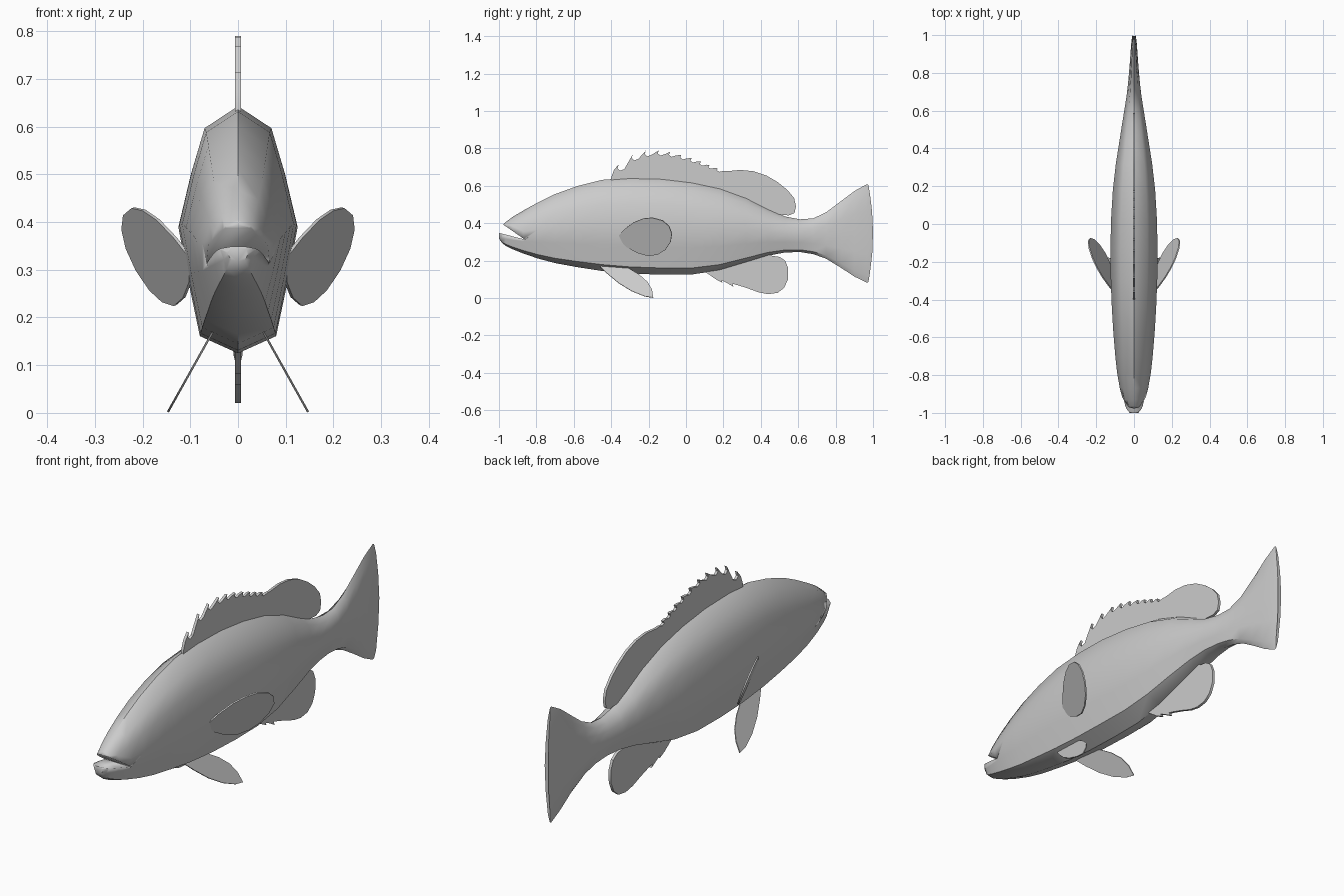
import bpy, bmesh
from mathutils import Vector

grey = bpy.data.materials.new("plain grey")
grey.diffuse_color = (0.6, 0.6, 0.6, 1)


def finish(name, bm, angle=0.6):
    bmesh.ops.recalc_face_normals(bm, faces=bm.faces)
    mesh = bpy.data.meshes.new(name)
    bm.to_mesh(mesh)
    bm.free()
    mesh.materials.append(grey)
    ob = bpy.data.objects.new(name, mesh)
    bpy.context.collection.objects.link(ob)
    bpy.context.view_layer.objects.active = ob
    bpy.ops.object.select_all(action='DESELECT')
    ob.select_set(True)
    bpy.ops.object.shade_smooth_by_angle(angle=angle)
    return ob


def plate(name, outline, place, offset):
    """Flat fin: (y, z) outline placed in space and thickened by +-offset."""
    bm = bmesh.new()
    off = Vector(offset)
    sides = [[bm.verts.new(Vector(place(y, z)) + off * s) for y, z in outline]
             for s in (-1, 1)]
    n = len(outline)
    bm.faces.new(sides[0])
    bm.faces.new(sides[1][::-1])
    for i in range(n):
        j = (i + 1) % n
        bm.faces.new((sides[0][i], sides[0][j], sides[1][j], sides[1][i]))
    return finish(name, bm)


# Body and tail: stations of y, bottom z, top z, half width
stations = [
    (-1.0, .318, .352, .022), (-.985, .296, .385, .036), (-.965, .28, .405, .047),
    (-.93, .262, .432, .059), (-.87, .238, .468, .075), (-.79, .211, .512, .089),
    (-.7, .187, .556, .099), (-.58, .165, .599, .109), (-.45, .145, .632, .117),
    (-.3, .131, .643, .123), (-.13, .125, .639, .125), (.03, .126, .62, .121),
    (.18, .148, .588, .112), (.32, .19, .537, .096), (.44, .227, .476, .077),
    (.53, .244, .436, .063), (.61, .246, .421, .05), (.68, .235, .426, .039),
    (.75, .21, .459, .031), (.83, .161, .519, .024), (.9, .115, .572, .019),
    (.965, .083, .608, .014)]
# Half cross-section: height fraction, width fraction
ring = [(.0, 0), (.07, .64), (.29, .83), (.515, 1), (.73, .79), (.91, .57), (1, 0)]
loop = [(h, w) for h, w in ring] + [(h, -w) for h, w in ring[-2:0:-1]]
bm = bmesh.new()
rows = [[bm.verts.new((w * hw, y, lo + h * (hi - lo))) for h, w in loop]
        for y, lo, hi, hw in stations]
# rounded trailing edge of the tail
rows.append([bm.verts.new((w * .009, .975 + .1 * h * (1 - h), .085 + h * .52))
             for h, w in loop])
for a, b in zip(rows, rows[1:]):
    for i in range(len(loop)):
        j = (i + 1) % len(loop)
        bm.faces.new((a[i], a[j], b[j], b[i]))
bm.faces.new(rows[0])
bm.faces.new(rows[-1])
body = finish("body", bm, 0.8)

# Open mouth: wedge cut through the snout
cutter = plate("mouth_cutter", [(-.862, .313), (-1.1, .375), (-1.1, .473), (-.97, .388)],
               lambda y, z: (0, y, z), (.2, 0, 0))
cutter.hide_render = True
cutter.hide_viewport = True
cut = body.modifiers.new("mouth", 'BOOLEAN')
cut.object = cutter
cut.operation = 'DIFFERENCE'
cut.solver = 'EXACT'
body.modifiers.move(len(body.modifiers) - 1, 0)

# Dorsal fin: spiny front, soft rounded rear lobe
tips = [(-.36, .715), (-.285, .768), (-.215, .788), (-.145, .79), (-.085, .782),
        (-.025, .766), (.03, .748), (.08, .729), (.125, .711), (.17, .693)]
dorsal = [(-.40, .60), (-.40, .645), (-.385, .685)]
for i, (y, z) in enumerate(tips):
    d = .034 - .0018 * i
    dorsal += [(y, z), (y - .006, z - d * .6), (y + .008, z - d), (y + .03, z - d * .75)]
dorsal += [(.22, .678), (.29, .685), (.36, .678), (.43, .655), (.49, .62), (.54, .58),
           (.578, .535), (.588, .49), (.58, .455), (.55, .442), (.49, .447),
           (.44, .44), (.3, .5), (.1, .57), (-.2, .6)]
plate("dorsal_fin", dorsal, lambda y, z: (0, y, z), (.006, 0, 0))

# Anal fin: three short spines, rounded rear lobe
anal = [(.10, .17), (.11, .135), (.16, .10), (.195, .082), (.19, .095), (.215, .083),
        (.255, .06), (.248, .077), (.28, .068), (.33, .052), (.39, .03), (.44, .021),
        (.49, .028), (.525, .055), (.545, .10), (.546, .16), (.53, .20), (.50, .22),
        (.46, .226), (.44, .26), (.3, .23)]
plate("anal_fin", anal, lambda y, z: (0, y, z), (.006, 0, 0))

# Paired fins
pelvic = [(-.46, .168), (-.42, .13), (-.36, .08), (-.29, .037), (-.22, .009),
          (-.175, .002), (-.182, .045), (-.205, .085), (-.25, .125), (-.3, .155),
          (-.34, .172), (-.4, .18)]
pectoral = [(-.368, .325), (-.33, .367), (-.28, .405), (-.23, .425), (-.18, .43),
            (-.125, .415), (-.09, .385), (-.075, .345), (-.082, .3), (-.11, .258),
            (-.15, .233), (-.2, .225), (-.26, .242), (-.32, .275)]
for side, s in (("left", -1), ("right", 1)):
    plate(side + "_pelvic_fin", pelvic,
          lambda y, z: (s * (.148 - .56 * z), y, z), (.002 * s, 0, .001))
    plate(side + "_pectoral_fin", pectoral,
          lambda y, z: (s * (.1 + .43 * (y + .365) + .39 * (z - .325)), y, z),
          (.003 * s, -.001, -.001))
